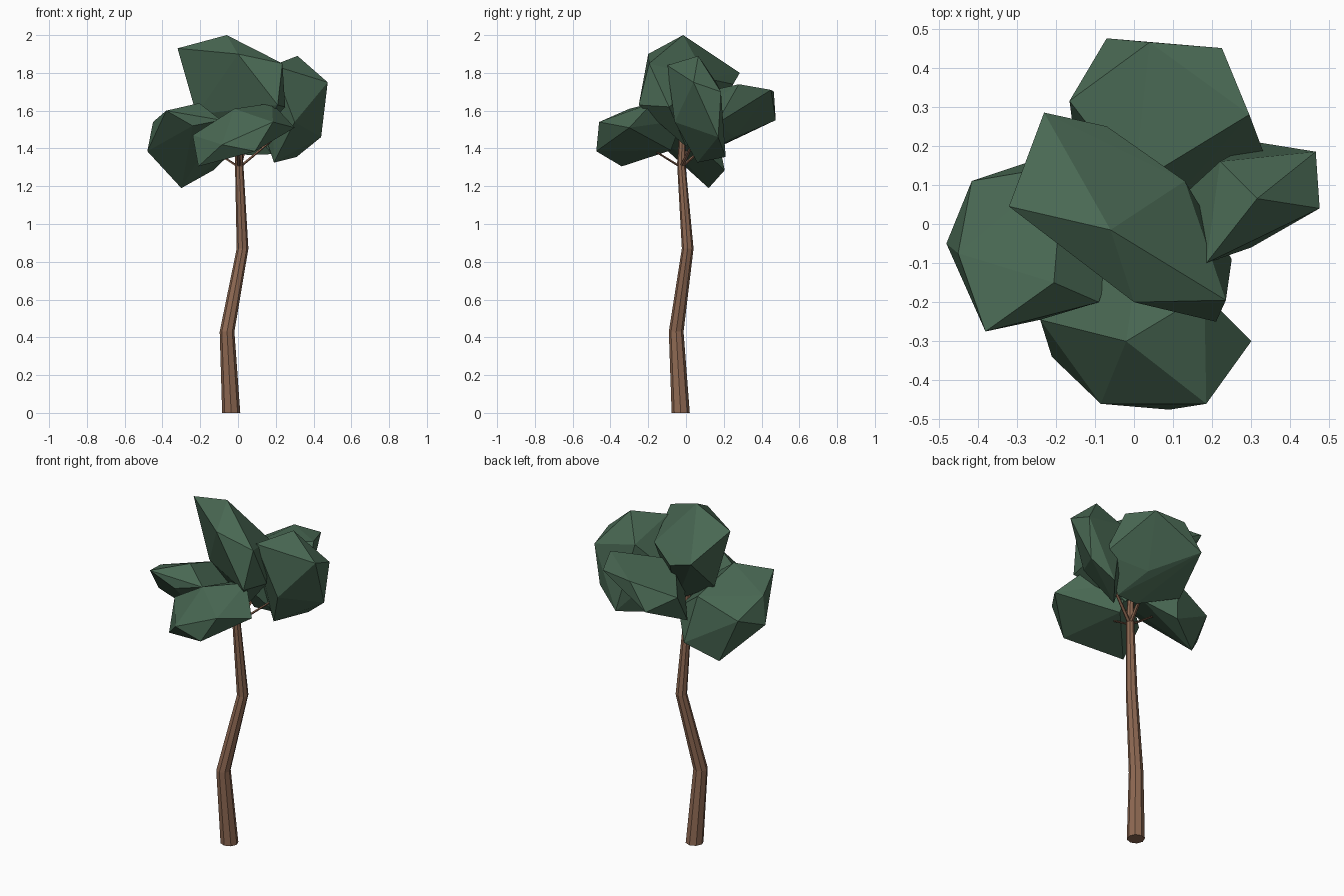
import bpy, bmesh, math


def material(name, rgb):
    m = bpy.data.materials.new(name)
    m.diffuse_color = (*rgb, 1)
    return m


bark = material("brown bark", (0.27, 0.14, 0.085))
leaf = material("dark green leaves", (0.066, 0.138, 0.086))


def finish(name, bm, mat):
    bmesh.ops.recalc_face_normals(bm, faces=bm.faces)
    me = bpy.data.meshes.new(name)
    bm.to_mesh(me)
    bm.free()
    me.materials.append(mat)
    ob = bpy.data.objects.new(name, me)
    bpy.context.collection.objects.link(ob)
    return ob


def limb(name, path, sides):
    """Tapered tube of level rings; path is (x, y, z, radius)."""
    bm = bmesh.new()
    rings = []
    for x, y, z, r in path:
        rings.append([bm.verts.new((x + r * math.cos(a), y + r * math.sin(a), z))
                      for a in (math.tau * i / sides for i in range(sides))])
    for lo, hi in zip(rings, rings[1:]):
        for i in range(sides):
            j = (i + 1) % sides
            bm.faces.new((lo[i], lo[j], hi[j], hi[i]))
    bm.faces.new(rings[0][::-1])
    bm.faces.new(rings[-1])
    finish(name, bm, bark)


def clump(name, corners):
    """Faceted leaf mass: convex hull around its main corners."""
    bm = bmesh.new()
    for c in corners:
        bm.verts.new(c)
    bmesh.ops.convex_hull(bm, input=bm.verts[:])
    loose = [v for v in bm.verts if not v.link_faces]
    bmesh.ops.delete(bm, geom=loose, context='VERTS')
    finish(name, bm, leaf)


# crooked trunk
limb("trunk", [(-0.036, -0.028, 0, 0.048), (-0.058, -0.052, 0.43, 0.039),
               (0.024, 0.009, 0.87, 0.031), (0.006, -0.025, 1.32, 0.022),
               (0.006, -0.02, 1.45, 0.018)], 8)

# thin branches reaching into the clumps
for side, tip in (("right", (0.2, 0.05, 1.46)), ("front", (0.0, -0.22, 1.42)),
                  ("back", (0.06, 0.2, 1.5)), ("left", (-0.18, 0.02, 1.42))):
    limb(side + "_branch", [(0.006, -0.025, 1.3, 0.012), (*tip, 0.008)], 5)

# leaf clumps
clump("top_leaves", [(-0.06, -0.015, 2.0), (-0.32, 0.045, 1.93), (0, -0.2, 1.9),
                     (0.235, -0.195, 1.85), (0.21, -0.25, 1.63), (-0.23, 0.285, 1.8),
                     (0.13, 0.11, 1.77), (-0.07, 0.25, 1.74), (-0.22, 0.05, 1.58),
                     (0.06, 0.0, 1.41), (0.25, -0.09, 1.62)])
clump("front_leaves", [(-0.02, -0.3, 1.61), (-0.24, -0.245, 1.47), (-0.21, -0.34, 1.305),
                       (-0.085, -0.46, 1.42), (0.09, -0.475, 1.385), (0.185, -0.46, 1.54),
                       (0.3, -0.3, 1.51), (0.18, -0.18, 1.64), (0.03, -0.08, 1.39),
                       (0.02, -0.02, 1.55)])
clump("left_leaves", [(-0.48, -0.05, 1.385), (-0.45, -0.075, 1.54), (-0.38, -0.275, 1.6),
                      (-0.415, 0.11, 1.45), (-0.3, 0.12, 1.19), (-0.205, -0.15, 1.64),
                      (-0.09, -0.2, 1.55), (-0.13, 0.205, 1.285), (0.0, 0.07, 1.41),
                      (-0.18, 0.15, 1.55), (-0.24, -0.245, 1.52)])
clump("back_leaves", [(-0.07, 0.475, 1.55), (0.225, 0.45, 1.71), (0.04, 0.465, 1.7),
                      (0.295, 0.28, 1.74), (-0.165, 0.315, 1.6), (0.12, 0.26, 1.46),
                      (-0.15, 0.2, 1.42), (0.34, 0.16, 1.53), (0, 0.1, 1.7),
                      (0.05, 0.08, 1.365), (0.18, 0.08, 1.37), (0.03, -0.02, 1.55)])
clump("right_leaves", [(0.475, 0.04, 1.75), (0.465, 0.185, 1.7), (0.185, -0.1, 1.84),
                       (0.315, 0.065, 1.89), (0.44, 0.17, 1.46), (0.31, 0.21, 1.355),
                       (0.19, 0.06, 1.325), (0.1, 0.05, 1.6), (0.22, 0.16, 1.75),
                       (0.3, -0.06, 1.54)])
